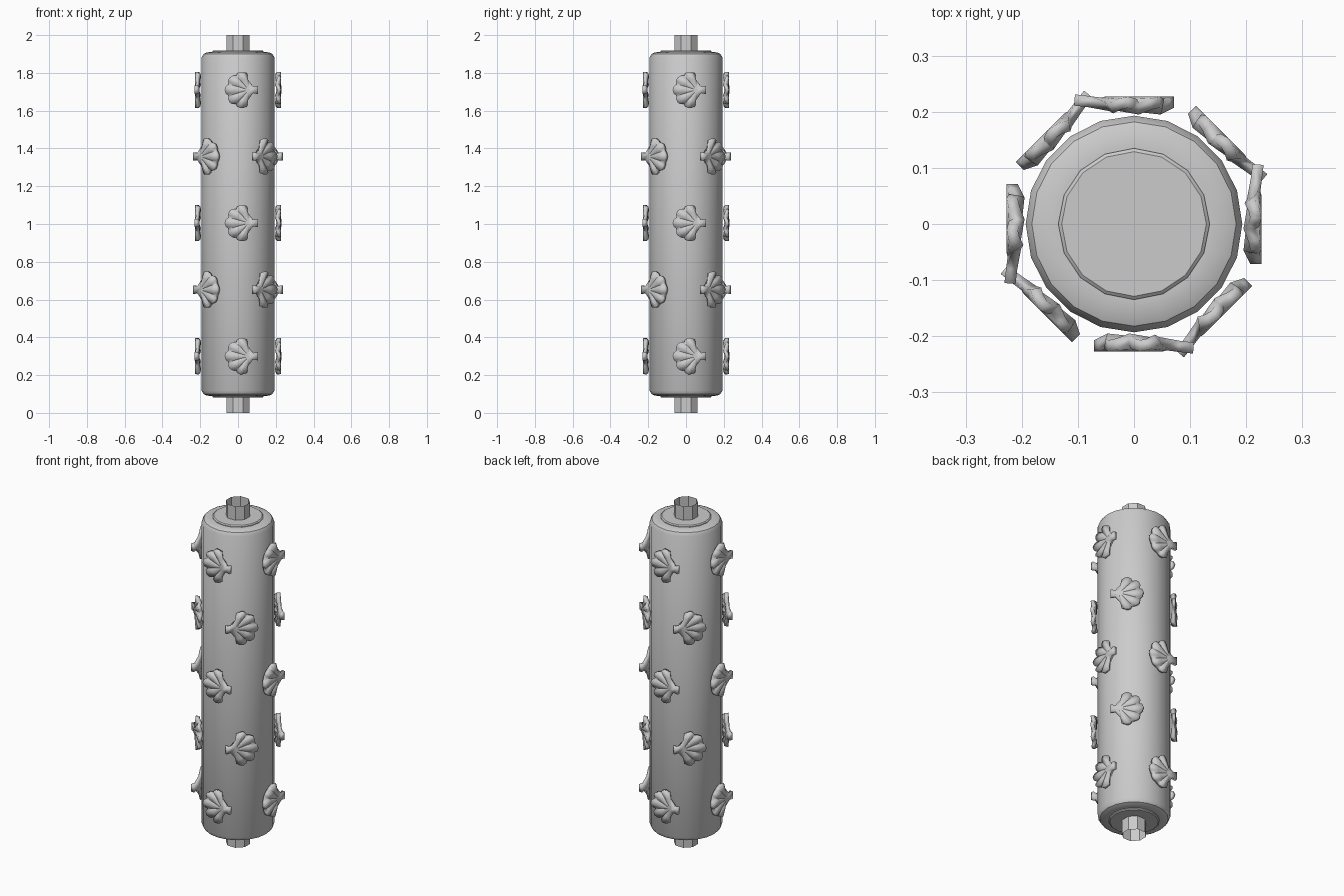
import bpy, bmesh
from math import sin, cos, pi, radians
from mathutils import Matrix, Vector

cube = bpy.data.objects.get("Cube")
if cube:
    bpy.data.objects.remove(cube)

grey = bpy.data.materials.new("plain_grey")
grey.use_nodes = True
grey.diffuse_color = (0.6, 0.6, 0.6, 1)
grey.node_tree.nodes["Principled BSDF"].inputs["Base Color"].default_value = (0.6, 0.6, 0.6, 1)


def make_object(name, bm, smooth=35):
    bmesh.ops.recalc_face_normals(bm, faces=bm.faces)
    mesh = bpy.data.meshes.new(name)
    bm.to_mesh(mesh)
    bm.free()
    mesh.materials.append(grey)
    obj = bpy.data.objects.new(name, mesh)
    bpy.context.collection.objects.link(obj)
    bpy.ops.object.select_all(action='DESELECT')
    bpy.context.view_layer.objects.active = obj
    obj.select_set(True)
    bpy.ops.object.shade_smooth_by_angle(angle=radians(smooth))
    return obj


def lathe(name, profile, sides, turn=0.0, caps=True):
    """Spin an (r, z) profile about the z axis."""
    bm = bmesh.new()
    rings = []
    for r, z in profile:
        angles = [turn + 2 * pi * i / sides for i in range(sides)]
        rings.append([bm.verts.new((r * cos(a), r * sin(a), z)) for a in angles])
    for low, high in zip(rings, rings[1:]):
        for i in range(sides):
            j = (i + 1) % sides
            bm.faces.new((low[i], low[j], high[j], high[i]))
    if caps:
        bm.faces.new(rings[0][::-1])
        bm.faces.new(rings[-1])
    return make_object(name, bm)


# Rounded roller body, mirrored about its mid height
edge = [(0.137, 0.09), (0.163, 0.091), (0.182, 0.099), (0.193, 0.118)]
lathe("roller_body", edge + [(r, 2 - z) for r, z in reversed(edge)], 20)

# Raised end discs and open handle sockets
for name, sign in (("top", 1), ("bottom", -1)):
    disc = [(0.135, 0.88), (0.135, 0.914), (0.129, 0.919)]
    lathe(name + "_end_disc", [(r, 1 + sign * z) for r, z in disc], 16)
    lathe(name + "_socket", [(0.066, 1 + sign * 0.915), (0.066, 1 + sign)],
          8, pi / 8, caps=False)


# Scallop shell: ribbed fan sheet with a hinge tab, fan pointing along +u
def shell_mesh(bm):
    lobes, steps, spread = 5, 4, radians(158)
    count = lobes * steps
    root = Vector((-0.045, 0, 0))
    rings = []
    for scale in (0.16, 0.6, 1.0):
        ring = []
        for i in range(count + 1):
            a = spread * (i / count - 0.5)
            rib = sin(pi * (i % steps) / steps)
            reach = (0.097 + 0.033 * cos(a) ** 1.5) * (0.87 + 0.13 * rib)
            lift = 0.004 + scale * (0.012 * rib - 0.006) + 0.006 * (1 - scale)
            ring.append(bm.verts.new(root + Vector(
                (reach * scale * cos(a), reach * scale * sin(a), lift))))
        rings.append(ring)
    for inner, outer in zip(rings, rings[1:]):
        for i in range(count):
            bm.faces.new((inner[i], outer[i], outer[i + 1], inner[i + 1]))
    # Hinge tab widening toward its free end
    tab = [bm.verts.new(p) for p in ((-0.066, 0.017, 0.011), (-0.092, 0.022, 0.014),
                                     (-0.092, -0.022, 0.014), (-0.066, -0.017, 0.011))]
    bm.faces.new(rings[0] + tab)
    bm.faces.new((rings[0][0], tab[3], rings[1][0]))
    bm.faces.new((rings[0][-1], rings[1][-1], tab[0]))


# Five staggered rows of four shells; alternate rows point the other way
for row in range(5):
    odd = row % 2
    height = 0.30 + 0.3525 * row
    for k in range(4):
        a = -pi / 2 + k * pi / 2 + odd * pi / 4
        out = Vector((cos(a), sin(a), 0))
        side = Vector((-sin(a), cos(a), 0))
        fan = side if odd else -side
        across = out.cross(fan)
        centre = out * 0.207 - fan * 0.014 + Vector((0, 0, height))
        frame = Matrix((fan, across, out)).transposed().to_4x4()
        bm = bmesh.new()
        shell_mesh(bm)
        obj = make_object("shell_row%d_%d" % (row + 1, k + 1), bm, 25)
        obj.matrix_world = Matrix.Translation(centre) @ frame
        thick = obj.modifiers.new("thickness", 'SOLIDIFY')
        thick.thickness = 0.02
        thick.offset = 0
